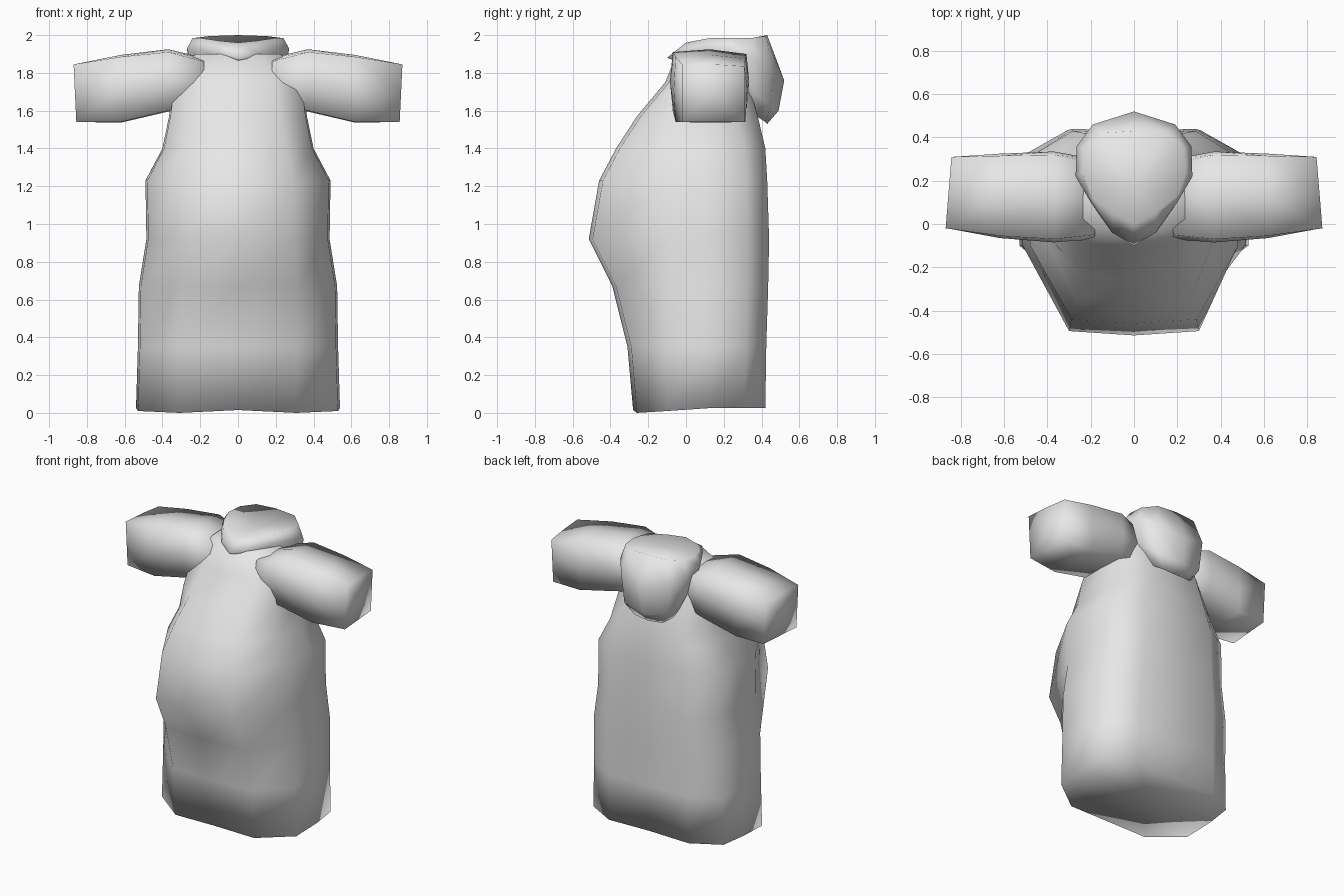
import bpy, bmesh
from mathutils import Vector

if "Cube" in bpy.data.objects:
    bpy.data.objects.remove(bpy.data.objects["Cube"])

cloth = bpy.data.materials.new("grey cloth")
cloth.diffuse_color = (0.8, 0.8, 0.8, 1)
cloth.use_nodes = True
cloth.node_tree.nodes["Principled BSDF"].inputs["Base Color"].default_value = cloth.diffuse_color


def mirrored(half):
    """Close a half ring (front centre to back centre) across x = 0."""
    return half + [(-x, y, z) for x, y, z in half[-2:0:-1]]


def loft(name, rings, start, end):
    """Skin closed rings, fanning each end to a centre point."""
    bm = bmesh.new()
    rows = [[bm.verts.new(p) for p in ring] for ring in rings]
    n = len(rows[0])
    for a, b in zip(rows, rows[1:]):
        for i in range(n):
            j = (i + 1) % n
            bm.faces.new((a[i], a[j], b[j], b[i]))
    for row, centre in ((rows[0], start), (rows[-1], end)):
        c = bm.verts.new(centre)
        for i in range(n):
            bm.faces.new((row[i], row[(i + 1) % n], c))
    bmesh.ops.recalc_face_normals(bm, faces=bm.faces)
    for f in bm.faces:
        f.smooth = True
    mesh = bpy.data.meshes.new(name)
    bm.to_mesh(mesh)
    bm.free()
    mesh.materials.append(cloth)
    obj = bpy.data.objects.new(name, mesh)
    bpy.context.collection.objects.link(obj)
    return obj


# Robe body: height, half width, front y, half width of front panel, back y
levels = [
    (0.00, 0.54, -0.28, 0.31, 0.42),
    (0.35, 0.53, -0.31, 0.31, 0.425),
    (0.67, 0.525, -0.39, 0.31, 0.435),
    (0.92, 0.485, -0.515, 0.30, 0.44),
    (1.23, 0.49, -0.46, 0.29, 0.43),
    (1.40, 0.40, -0.37, 0.26, 0.42),
    (1.57, 0.365, -0.26, 0.22, 0.38),
    (1.75, 0.34, -0.11, 0.20, 0.33),
    (1.90, 0.23, -0.05, 0.12, 0.28),
]
body = []
for z, w, front, panel, back in levels:
    zb = z + (0.025 if z == 0 else 0)   # hem lifts slightly at the back
    body.append(mirrored([
        (0, front, z + (0.015 if z == 0 else 0)),
        (panel, front + 0.02, z),
        (w * 0.98, max(-0.1, front + 0.08), z + (0.01 if z == 0 else 0)),
        (w, 0.12, zb),
        (w * 0.95, back - 0.11, zb),
        (w * 0.58, back, zb),
        (0, back - 0.01, zb),
    ]))
loft("robe_body", body, (0, 0.1, 0.04), (0, 0.1, 1.9))

# Sleeves: x, front y, back y, bottom z, top z, bulge of the sides
sections = [
    (0.18, -0.05, 0.28, 1.63, 1.86, 0.02),
    (0.37, -0.07, 0.32, 1.60, 1.91, 0.015),
    (0.62, -0.055, 0.315, 1.54, 1.885, 0.01),
    (0.85, -0.02, 0.31, 1.54, 1.845, 0.0),
]
for side, label in ((-1, "left"), (1, "right")):
    rings = []
    for x, f, b, lo, hi, bulge in sections:
        ym, zm = (f + b) / 2, (lo + hi) / 2
        pts = [(f, lo), (ym, lo - bulge / 3), (b, lo), (b + bulge, zm),
               (b, hi - 0.01), (ym, hi + bulge), (f, hi), (f - bulge, zm)]
        skew = 0.08 if x > 0.8 else 0   # the cuff slants back
        rings.append([(side * (x + skew * (ym - y) + skew * (z - zm) * 0.6), y, z)
                      for y, z in pts])
    loft(label + "_sleeve", rings, (side * 0.18, 0.12, 1.75), (side * 0.84, 0.145, 1.69))

# Hood folded onto the back, with a pointed collar at the front
rim = [(0, 0.0, 1.96), (0.1, 0.05, 1.97), (0.2, 0.13, 1.985), (0.24, 0.24, 1.985),
       (0.23, 0.35, 1.985), (0.15, 0.42, 1.995), (0, 0.43, 2.0)]
outer = [(0, -0.1, 1.88), (0.1, -0.04, 1.91), (0.2, 0.1, 1.93), (0.27, 0.22, 1.93),
         (0.265, 0.36, 1.88), (0.19, 0.46, 1.83), (0, 0.52, 1.76)]
lower = [(0, -0.05, 1.86), (0.1, 0.0, 1.87), (0.18, 0.1, 1.87), (0.23, 0.22, 1.8),
         (0.23, 0.36, 1.7), (0.17, 0.45, 1.62), (0, 0.49, 1.6)]
base = [(0, 0.1, 1.8), (0.08, 0.12, 1.8), (0.14, 0.2, 1.75), (0.18, 0.28, 1.66),
        (0.17, 0.36, 1.58), (0.11, 0.42, 1.54), (0, 0.43, 1.53)]
loft("hood", [mirrored(r) for r in (rim, outer, lower, base)],
     (0, 0.18, 1.95), (0, 0.3, 1.65))
